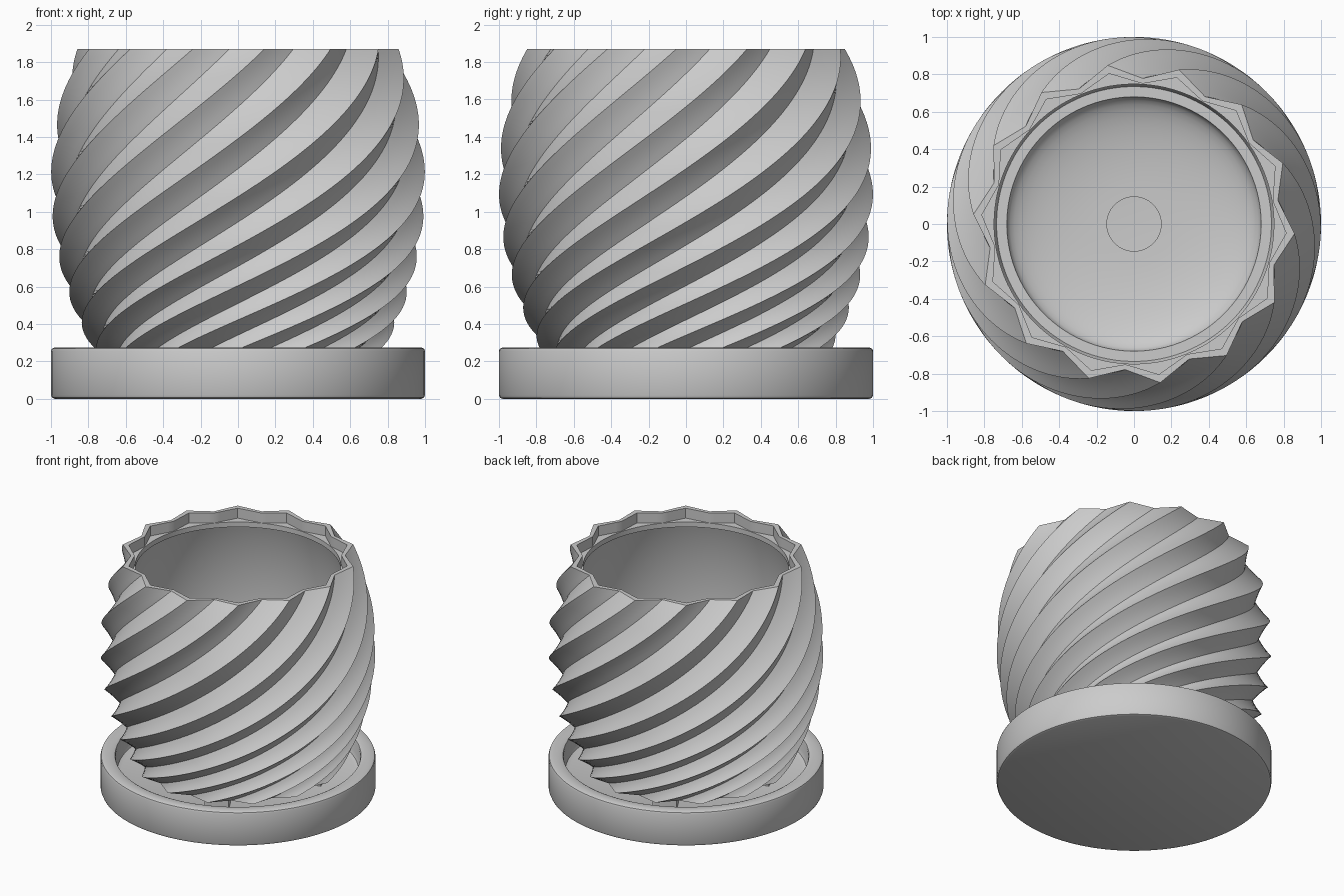
import bpy, bmesh, math

if "Cube" in bpy.data.objects:
    bpy.data.objects.remove(bpy.data.objects["Cube"])

RIBS, SUB = 14, 4
N = RIBS * 2 * SUB            # vertices per ring
Z0, Z1 = 0.22, 1.87           # pot bottom and rim height


def barrel(z):
    return math.sqrt(1 - ((z - 1.15) / 1.41) ** 2)


def twist(z):
    u = Z1 - z
    return -0.06 - 1.25 * u - 0.17 * u ** 3.4


def star(z, peak, valley, tw):
    # Straight-sided star with sharp peaks and valleys
    corners = []
    for i in range(RIBS * 2):
        a = tw + math.pi * i / RIBS
        r = valley if i % 2 else peak
        corners.append((r * math.cos(a), r * math.sin(a)))
    ring = []
    for i, (x, y) in enumerate(corners):
        x2, y2 = corners[(i + 1) % len(corners)]
        for k in range(SUB):
            t = k / SUB
            ring.append((x + (x2 - x) * t, y + (y2 - y) * t, z))
    return ring


def circle(z, r, tw=0.0, n=N):
    return [(r * math.cos(tw + 2 * math.pi * i / n),
             r * math.sin(tw + 2 * math.pi * i / n), z) for i in range(n)]


def loft(name, rings, closed=False, caps=False):
    bm = bmesh.new()
    rows = [[bm.verts.new(p) for p in ring] for ring in rings]
    pairs = list(zip(rows, rows[1:]))
    if closed:
        pairs.append((rows[-1], rows[0]))
    for a, b in pairs:
        n = len(a)
        for i in range(n):
            j = (i + 1) % n
            bm.faces.new((a[i], a[j], b[j], b[i]))
    if caps:
        bm.faces.new(rows[0][::-1])
        bm.faces.new(rows[-1])
    bmesh.ops.recalc_face_normals(bm, faces=bm.faces)
    me = bpy.data.meshes.new(name)
    bm.to_mesh(me)
    bm.free()
    ob = bpy.data.objects.new(name, me)
    bpy.context.collection.objects.link(ob)
    bpy.ops.object.select_all(action='DESELECT')
    ob.select_set(True)
    bpy.context.view_layer.objects.active = ob
    bpy.ops.object.shade_smooth_by_angle(angle=math.radians(28))
    return ob


# Pot: twisted ribbed outside
rings = []
LAYERS = 80
for i in range(LAYERS + 1):
    z = Z0 + (Z1 - Z0) * i / LAYERS
    rings.append(star(z, barrel(z), barrel(z) * 0.907, twist(z)))
# Thin star rim and recessed ledge
tw = twist(Z1)
rings.append(star(Z1, 0.815, 0.752, tw))
rings.append(star(1.79, 0.815, 0.752, tw))
rings.append(circle(1.79, 0.748, tw))
rings.append(circle(1.75, 0.748, tw))
# Round inner wall, offset from the valleys
ti = twist(Z0)
INNER = 40
for i in range(INNER + 1):
    f = i / INNER
    z = 1.74 + (0.417 - 1.74) * f
    rings.append(circle(z, barrel(z) * 0.907 - 0.04, tw + (ti - tw) * f))
# Step and dished floor down to the drain hole
for i in range(13):
    a = math.pi / 2 * i / 12
    rings.append(circle(0.27 + 0.147 * (1 - math.sin(a)),
                        0.145 + 0.535 * math.cos(a), ti))
rings.append(circle(Z0, 0.145, ti))
loft("pot", rings, closed=True)

# Saucer
profile = [(0.98, 0), (0.994, 0.006), (1, 0.02), (1, 0.255), (0.995, 0.268),
           (0.98, 0.275), (0.91, 0.275), (0.895, 0.268), (0.89, 0.255),
           (0.89, 0.17), (0.878, 0.142), (0.85, 0.13)]
loft("saucer", [circle(z, r) for r, z in profile], caps=True)

# Feet between the pot and the saucer floor
for k in range(4):
    a = math.radians(-69 + 90 * k)
    arc = math.radians(8)
    outline = [(0.52, -arc), (0.65, -arc), (0.65, arc), (0.52, arc)]
    loft("foot_%d" % (k + 1),
         [[(r * math.cos(a + d), r * math.sin(a + d), z) for r, d in outline]
          for z in (0.125, 0.225)], caps=True)
